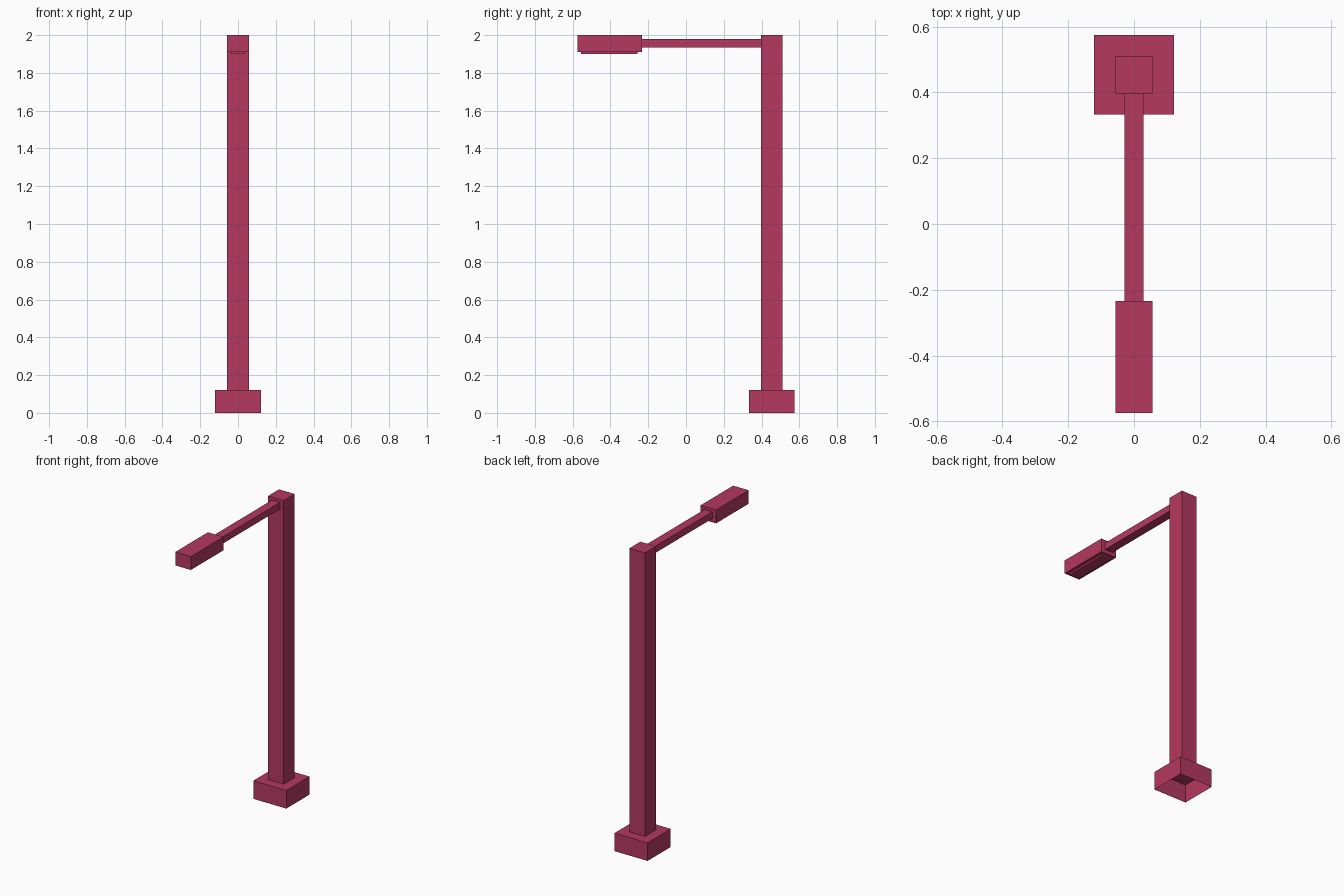
import bpy
import bmesh
from mathutils import Vector

if "Cube" in bpy.data.objects:
    bpy.data.objects.remove(bpy.data.objects["Cube"])

mat = bpy.data.materials.new("crimson")
mat.diffuse_color = (0.46, 0.04, 0.12, 1.0)
mat.use_nodes = True
mat.node_tree.nodes["Principled BSDF"].inputs["Base Color"].default_value = mat.diffuse_color


def box(name, x, y, z, open_sides=()):
    """Box spanning +-x, y range and z range; faces facing open_sides are removed."""
    bm = bmesh.new()
    bmesh.ops.create_cube(bm, size=1)
    gone = [f for f in bm.faces
            if any(f.normal.dot(Vector(d)) > 0.9 for d in open_sides)]
    bmesh.ops.delete(bm, geom=gone, context='FACES')
    for v in bm.verts:
        v.co = (v.co.x * 2 * x,
                y[0] + (v.co.y + 0.5) * (y[1] - y[0]),
                z[0] + (v.co.z + 0.5) * (z[1] - z[0]))
    mesh = bpy.data.meshes.new(name)
    bm.to_mesh(mesh)
    bm.free()
    mesh.materials.append(mat)
    ob = bpy.data.objects.new(name, mesh)
    bpy.context.collection.objects.link(ob)
    return ob


DOWN, UP, FRONT, BACK = (0, 0, -1), (0, 0, 1), (0, -1, 0), (0, 1, 0)

# Foot block, hollow underneath
box("base", 0.121, (0.333, 0.575), (0.0, 0.12), [DOWN])
# Upright
box("pole", 0.057, (0.397, 0.511), (0.12, 2.0), [DOWN])
# Horizontal arm between pole and lamp
box("arm", 0.029, (-0.234, 0.397), (1.935, 1.98), [FRONT, BACK])
# Lamp housing and the thin light panel below it
box("lamp_head", 0.057, (-0.575, -0.234), (1.911, 2.0))
box("light_panel", 0.037, (-0.555, -0.257), (1.9, 1.911), [UP])
